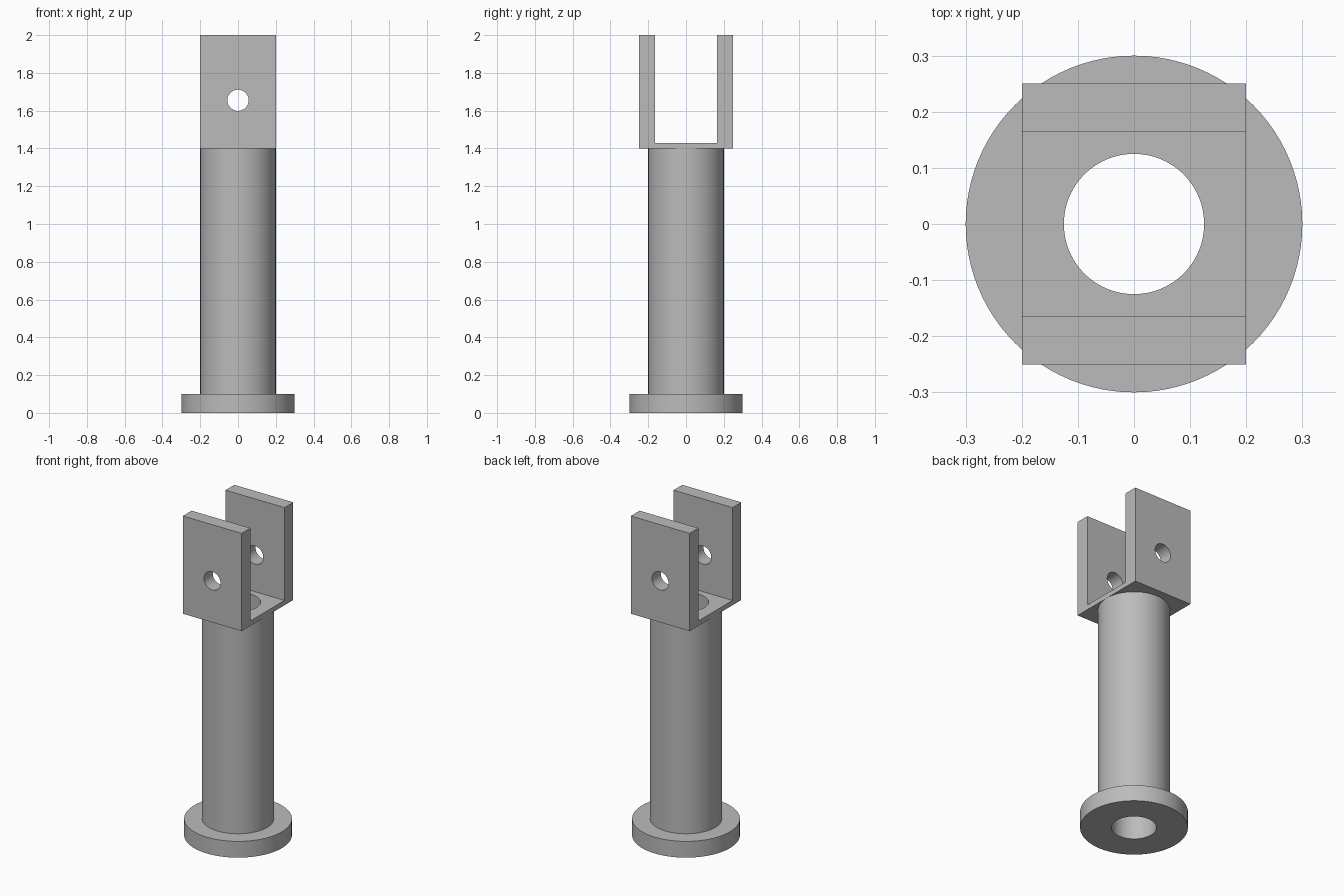
import bpy, bmesh, math

if "Cube" in bpy.data.objects:
    bpy.data.objects.remove(bpy.data.objects["Cube"])

SEG = 96
BORE = 0.125

steel = bpy.data.materials.new("plain grey")
steel.diffuse_color = (0.5, 0.5, 0.5, 1)
steel.use_nodes = True
steel.node_tree.nodes["Principled BSDF"].inputs["Base Color"].default_value = steel.diffuse_color


def make_object(name, bm):
    bmesh.ops.recalc_face_normals(bm, faces=bm.faces)
    mesh = bpy.data.meshes.new(name)
    bm.to_mesh(mesh)
    bm.free()
    obj = bpy.data.objects.new(name, mesh)
    bpy.context.collection.objects.link(obj)
    mesh.materials.append(steel)
    return obj


def lathe(name, profile):
    """Spin a closed (radius, z) profile about the z axis."""
    bm = bmesh.new()
    rings = []
    for i in range(SEG):
        a = 2 * math.pi * i / SEG
        rings.append([bm.verts.new((r * math.cos(a), r * math.sin(a), z)) for r, z in profile])
    n = len(profile)
    for i in range(SEG):
        p, q = rings[i], rings[(i + 1) % SEG]
        for j in range(n):
            k = (j + 1) % n
            bm.faces.new((p[j], q[j], q[k], p[k]))
    return make_object(name, bm)


def cutter(name, radius, depth, location, rotation=(0, 0, 0)):
    bpy.ops.mesh.primitive_cylinder_add(vertices=SEG, radius=radius, depth=depth,
                                        location=location, rotation=rotation)
    obj = bpy.context.object
    obj.name = name
    obj.data.materials.append(steel)
    obj.hide_render = True
    return obj


def smooth(obj):
    bpy.ops.object.select_all(action='DESELECT')
    obj.select_set(True)
    bpy.context.view_layer.objects.active = obj
    bpy.ops.object.shade_smooth_by_angle(angle=math.radians(30))


# Hollow column with a round foot flange
column = lathe("flanged_tube", [(BORE, 0), (0.3, 0), (0.3, 0.1), (0.2, 0.1), (0.2, 1.4), (BORE, 1.4)])
smooth(column)

# U-shaped clevis: profile in y-z, extruded along x
profile = [(-0.25, 1.4), (0.25, 1.4), (0.25, 2), (0.165, 2),
           (0.165, 1.43), (-0.165, 1.43), (-0.165, 2), (-0.25, 2)]
bm = bmesh.new()
face = bm.faces.new([bm.verts.new((-0.2, y, z)) for y, z in profile])
ext = bmesh.ops.extrude_face_region(bm, geom=[face])
bmesh.ops.translate(bm, vec=(0.4, 0, 0),
                    verts=[v for v in ext["geom"] if isinstance(v, bmesh.types.BMVert)])
clevis = make_object("clevis_bracket", bm)

# Pin hole through both ears, and the bore through the floor
cutters = [cutter("pin_hole_cutter", 0.056, 1, (0, 0, 1.655), (math.pi / 2, 0, 0)),
           cutter("bore_cutter", BORE, 0.2, (0, 0, 1.4))]
bpy.context.view_layer.objects.active = clevis
for c in cutters:
    mod = clevis.modifiers.new(c.name, 'BOOLEAN')
    mod.operation = 'DIFFERENCE'
    mod.solver = 'EXACT'
    mod.object = c
    bpy.ops.object.modifier_apply(modifier=mod.name)
for c in cutters:
    bpy.data.objects.remove(c)
smooth(clevis)
